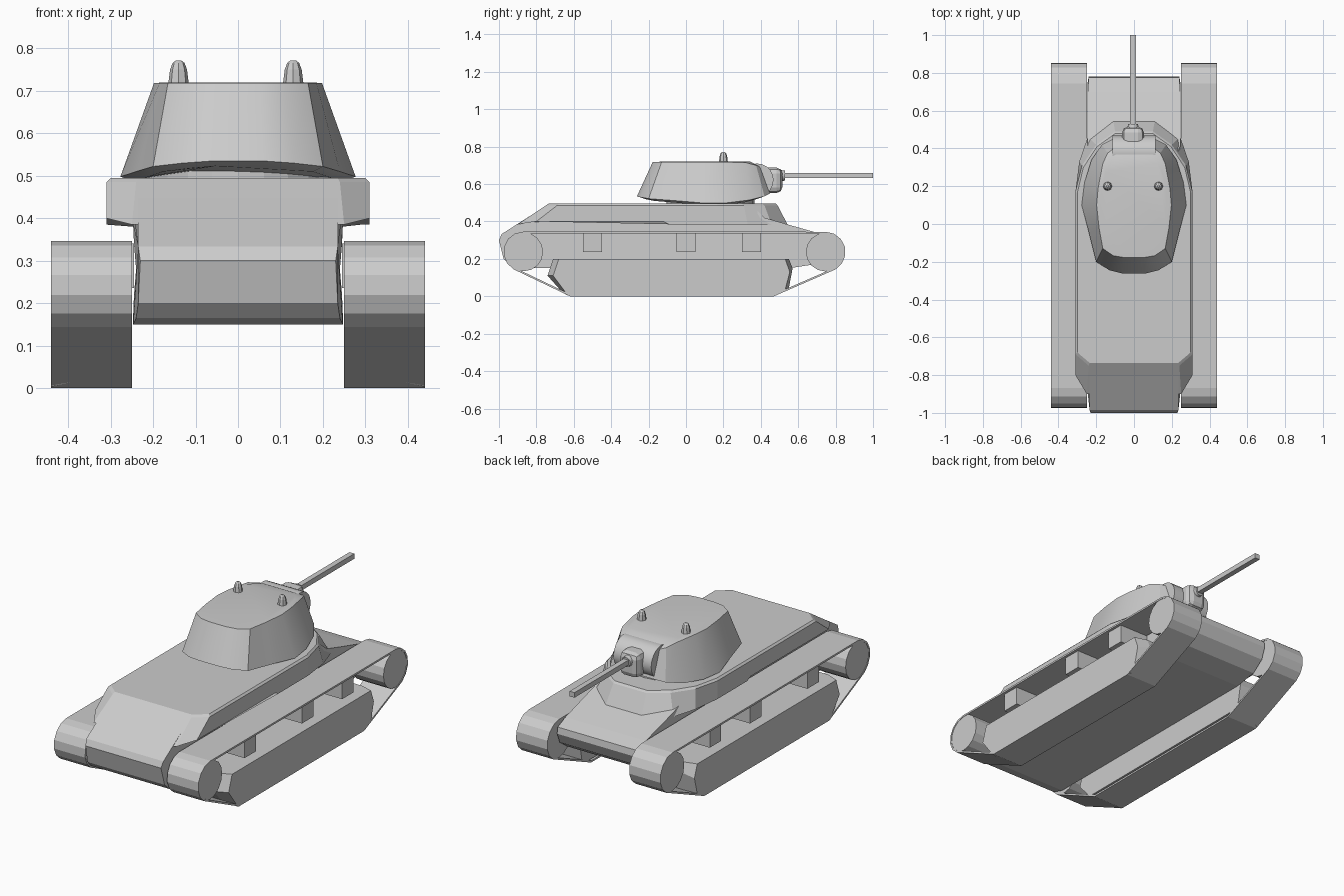
import bpy, bmesh, math
from mathutils import Matrix

if "Cube" in bpy.data.objects:
    bpy.data.objects.remove(bpy.data.objects["Cube"])


def finish(name, bm, smooth=None):
    bmesh.ops.recalc_face_normals(bm, faces=bm.faces)
    me = bpy.data.meshes.new(name)
    bm.to_mesh(me)
    bm.free()
    ob = bpy.data.objects.new(name, me)
    bpy.context.collection.objects.link(ob)
    if smooth:
        bpy.ops.object.select_all(action='DESELECT')
        ob.select_set(True)
        bpy.context.view_layer.objects.active = ob
        bpy.ops.object.shade_smooth_by_angle(angle=math.radians(smooth))
    return ob


def loft(name, rings, closed=False, smooth=None):
    """Bridge rings of equal point count; cap the ends unless closed."""
    bm = bmesh.new()
    vs = [[bm.verts.new(p) for p in r] for r in rings]
    n = len(rings[0])
    pairs = list(zip(vs, vs[1:])) + ([(vs[-1], vs[0])] if closed else [])
    for a, b in pairs:
        for i in range(n):
            j = (i + 1) % n
            bm.faces.new((a[i], a[j], b[j], b[i]))
    if not closed:
        bm.faces.new(vs[0])
        bm.faces.new(vs[-1])
    return finish(name, bm, smooth)


def extrude_x(name, pts, x0, x1):
    return loft(name, [[(x, y, z) for y, z in pts] for x in (x0, x1)])


def sym(half):
    """Half outline on +x, completed by its mirror image."""
    return half + [(-x, y, z) for x, y, z in reversed(half)]


def cylinder(name, r1, r2, depth, loc, rot, seg, smooth=None):
    bm = bmesh.new()
    bmesh.ops.create_cone(bm, cap_ends=True, segments=seg, radius1=r1, radius2=r2,
                          depth=depth, matrix=Matrix.Translation(loc) @ rot)
    return finish(name, bm, smooth)


def box(name, size, loc, bevel=0):
    bm = bmesh.new()
    bmesh.ops.create_cube(bm, size=1, matrix=Matrix.Translation(loc) @ Matrix.Diagonal((*size, 1)))
    if bevel:
        bmesh.ops.bevel(bm, geom=bm.edges[:], offset=bevel, segments=2, profile=0.5, affect='EDGES')
    return finish(name, bm)


ALONG_X = Matrix.Rotation(math.pi / 2, 4, 'Y')
ALONG_Y = Matrix.Rotation(-math.pi / 2, 4, 'X')

# Lower hull: side profile (y, z, half width)
hull = [(-0.74, 0.49, 0.235), (-0.985, 0.333, 0.235), (-1.0, 0.30, 0.23), (-0.975, 0.20, 0.235),
        (-0.94, 0.165, 0.24), (-0.88, 0.15, 0.247), (0.55, 0.15, 0.247), (0.68, 0.17, 0.247),
        (0.75, 0.22, 0.245), (0.78, 0.28, 0.24), (0.775, 0.315, 0.24), (0.70, 0.34, 0.245),
        (0.54, 0.385, 0.247), (0.42, 0.42, 0.247), (0.35, 0.49, 0.22)]
loft("lower_hull", [[(s * w, y, z) for y, z, w in hull] for s in (-1, 1)])

# Upper hull with overhanging sides and a flared front
bottom = [(0.25, -0.90, 0.385), (0.31, -0.80, 0.40), (0.31, -0.12, 0.40), (0.31, -0.09, 0.385),
          (0.31, 0.17, 0.385), (0.29, 0.33, 0.385), (0.245, 0.46, 0.38), (0.11, 0.545, 0.38)]
rim = [(0.24, -0.75, 0.485), (0.31, -0.69, 0.485), (0.31, -0.12, 0.485), (0.31, -0.09, 0.485),
       (0.31, 0.17, 0.485), (0.275, 0.31, 0.485), (0.20, 0.42, 0.485), (0.10, 0.49, 0.485)]
deck = [(0.235, -0.735, 0.495), (0.30, -0.68, 0.495), (0.30, -0.12, 0.495), (0.30, -0.09, 0.495),
        (0.30, 0.165, 0.495), (0.268, 0.30, 0.495), (0.195, 0.41, 0.495), (0.098, 0.48, 0.495)]
loft("upper_hull", [sym(bottom), sym(rim), sym(deck)])

# Running gear, one set per side
FRONT, REAR = (0.745, 0.237), (-0.868, 0.238)


def belt(inset):
    r = 0.108 - inset
    front = [(FRONT[0] + r * math.cos(math.radians(a)), FRONT[1] + r * math.sin(math.radians(a)))
             for a in range(90, -61, -25)]
    rear = [(REAR[0] + r * math.cos(math.radians(a)), REAR[1] + r * math.sin(math.radians(a)))
            for a in range(240, 89, -25)]
    return front + [(0.47 - inset / 4, inset), (-0.62 + inset / 4, inset)] + rear


for side, s in (("right", 1), ("left", -1)):
    inner, outer = s * 0.25, s * 0.44
    o, i = belt(0), belt(0.01)
    loops = [[(inner, *p), (outer, *p), (outer, *q), (inner, *q)] for p, q in zip(o, i)]
    loft(side + "_track", loops, closed=True)
    for nm, (y, z) in (("front", FRONT), ("rear", REAR)):
        cylinder(f"{side}_{nm}_wheel", 0.104, 0.104, 0.186, (s * 0.345, y, z), ALONG_X, 16)
    # suspension block, longer on its inner face
    outer_p = [(-0.68, 0.2), (-0.71, 0.11), (-0.63, 0.003), (0.48, 0.003), (0.53, 0.035), (0.555, 0.13), (0.53, 0.2)]
    inner_p = [(-0.71, 0.2), (-0.74, 0.11), (-0.66, 0.02), (0.51, 0.02), (0.55, 0.045), (0.57, 0.15), (0.55, 0.2)]
    loft(side + "_suspension", [[(inner, *p) for p in inner_p],
                                [(s * 0.37, *p) for p in inner_p],
                                [(outer, *p) for p in outer_p]])
    # track guides under the upper run
    for k, y in enumerate((-0.5, 0.0, 0.35)):
        box(f"{side}_guide_{k}", (0.18, 0.1, 0.105), (s * 0.335, y, 0.288))

# Turret ring and turret shell
cylinder("turret_ring", 0.235, 0.235, 0.035, (0, 0.13, 0.503), Matrix.Identity(4), 24)
base = [(0.06, -0.262, 0.535), (0.13, -0.245, 0.53), (0.20, -0.20, 0.522), (0.24, -0.04, 0.51),
        (0.277, 0.10, 0.498), (0.262, 0.22, 0.50), (0.225, 0.34, 0.515), (0.17, 0.42, 0.535), (0.11, 0.45, 0.55)]
roof = [(0.05, -0.178, 0.718), (0.11, -0.168, 0.718), (0.165, -0.13, 0.718), (0.185, -0.02, 0.718),
        (0.198, 0.10, 0.718), (0.19, 0.19, 0.718), (0.165, 0.32, 0.715), (0.14, 0.375, 0.70), (0.10, 0.405, 0.69)]
belly = [(x * 0.88, 0.1 + (y - 0.1) * 0.9, z - 0.012) for x, y, z in base]
cap = [(x * 0.9, 0.1 + (y - 0.1) * 0.8, 0.72) for x, y, z in roof]
loft("turret", [sym(belly), sym(base), sym(roof), sym(cap)], smooth=25)

# Gun mantlet, boss, collar and barrel
cylinder("mantlet", 0.088, 0.088, 0.23, (0, 0.38, 0.622), ALONG_X, 20, smooth=30)
box("gun_boss", (0.115, 0.12, 0.135), (-0.005, 0.455, 0.62), bevel=0.03)
cylinder("gun_collar", 0.035, 0.026, 0.05, (-0.005, 0.505, 0.645), ALONG_Y, 12, smooth=30)
box("gun_barrel", (0.03, 0.5, 0.028), (-0.005, 0.75, 0.646))

# Domed periscopes on the roof
for side, x in (("right", 0.13), ("left", -0.14)):
    rings = [[(x + r * math.cos(a * math.pi / 4), 0.2 + r * math.sin(a * math.pi / 4), z) for a in range(8)]
             for r, z in ((0.025, 0.71), (0.02, 0.75), (0.014, 0.766), (0.006, 0.772))]
    loft(side + "_periscope", rings)
